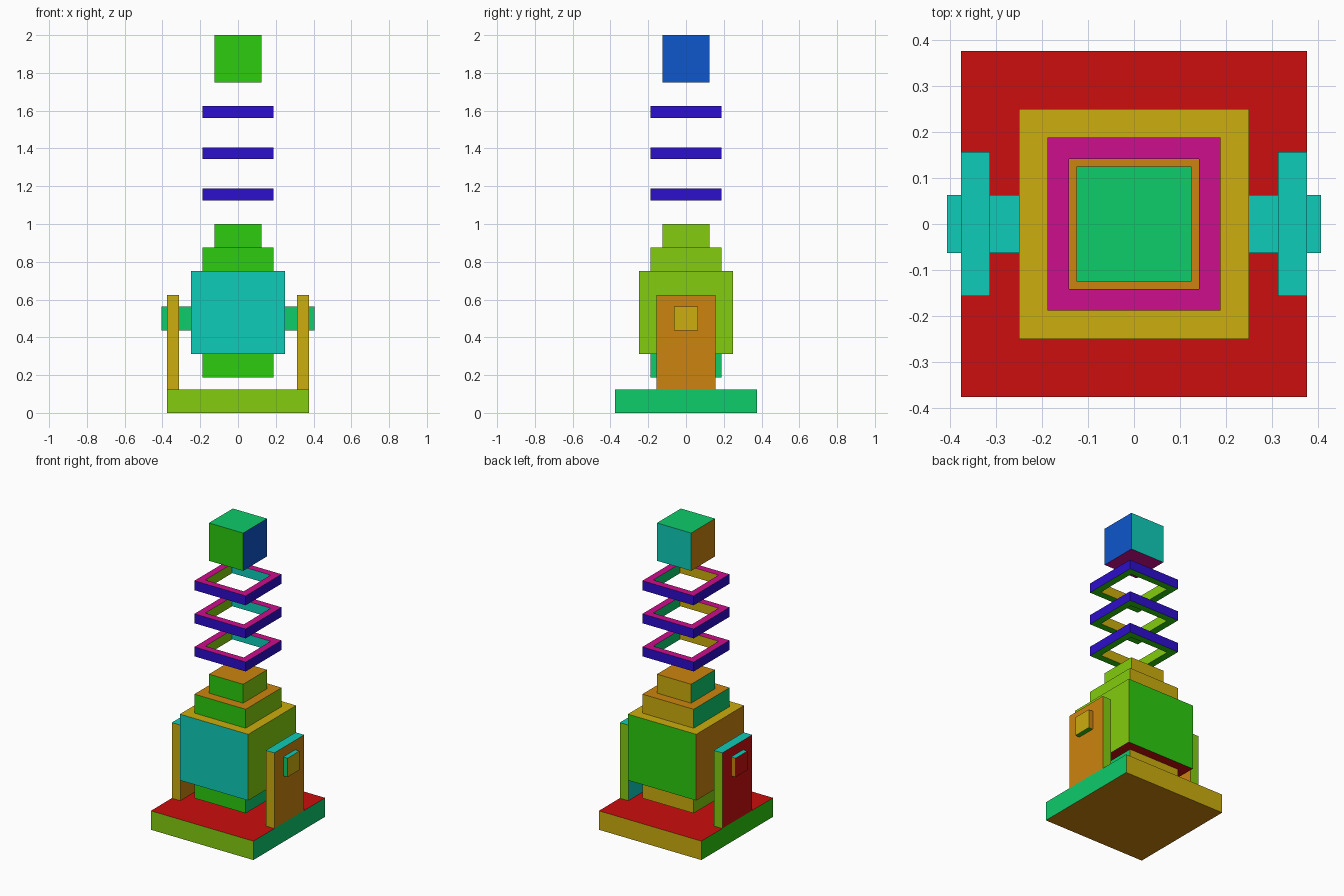
import bpy, bmesh

if "Cube" in bpy.data.objects:
    bpy.data.objects.remove(bpy.data.objects["Cube"])

# Flat palette, given in sRGB and converted to linear
PALETTE = {
    "red": (204, 14, 14), "orange": (204, 132, 14), "yellow": (204, 173, 14),
    "lime": (132, 204, 14), "green": (44, 204, 14), "emerald": (14, 204, 107),
    "teal": (14, 204, 184), "blue": (14, 87, 204), "indigo": (44, 14, 204),
    "magenta": (204, 14, 140),
}


def linear(v):
    v /= 255
    return v / 12.92 if v <= 0.04045 else ((v + 0.055) / 1.055) ** 2.4


MATS = {}
for name, rgb in PALETTE.items():
    MATS[name] = bpy.data.materials.new(name)
    MATS[name].diffuse_color = (*[linear(c) for c in rgb], 1)

SIDES = ("front", "back", "right", "left", "top", "bottom")


def side_of(n):
    """Name of the direction a face points in."""
    if abs(n.z) > 0.5:
        return "top" if n.z > 0 else "bottom"
    if abs(n.x) > 0.5:
        return "right" if n.x > 0 else "left"
    return "back" if n.y > 0 else "front"


def finish(name, bm, colours, inner=None):
    """Colour each face by its direction; inner faces use their own list."""
    bm.normal_update()
    mesh = bpy.data.meshes.new(name)
    used = list(dict.fromkeys(list(colours) + list(inner or ())))
    for c in used:
        mesh.materials.append(MATS[c])
    for f in bm.faces:
        c = f.calc_center_median()
        faces_in = inner and abs(f.normal.z) < 0.5 and c.x * f.normal.x + c.y * f.normal.y < 0
        table = dict(zip(SIDES, inner if faces_in else colours))
        f.material_index = used.index(table[side_of(f.normal)])
    bm.to_mesh(mesh)
    bm.free()
    bpy.context.collection.objects.link(bpy.data.objects.new(name, mesh))


def box(name, x0, x1, half_y, z0, z1, colours):
    bm = bmesh.new()
    bmesh.ops.create_cube(bm, size=1)
    for v in bm.verts:
        v.co = (x1 if v.co.x > 0 else x0, half_y if v.co.y > 0 else -half_y,
                z1 if v.co.z > 0 else z0)
    finish(name, bm, colours.split())


def ring(name, outer, hole, z0, z1, colours, inner):
    """Square frame with a square hole."""
    bm = bmesh.new()
    corners = [(-1, -1), (1, -1), (1, 1), (-1, 1)]
    loops = [[bm.verts.new((r * x, r * y, z)) for x, y in corners]
             for r, z in ((outer, z0), (outer, z1), (hole, z1), (hole, z0))]
    for a, b in zip(loops, loops[1:] + loops[:1]):
        for i in range(4):
            j = (i + 1) % 4
            bm.faces.new((a[i], a[j], b[j], b[i]))
    finish(name, bm, colours.split(), inner.split())


# Colours are listed as front, back, right, left, top, bottom
# Base and stacked body
box("base", -.375, .375, .375, 0, .125, "lime yellow emerald green red orange")
box("lower_block", -.1875, .1875, .1875, .1875, .3125, "green yellow emerald lime orange orange")
box("body", -.25, .25, .25, .3125, .75, "teal green lime orange yellow red")
box("step", -.1875, .1875, .1875, .75, .875, "green yellow lime emerald orange orange")
box("neck", -.125, .125, .125, .875, 1, "green yellow lime emerald orange orange")

# Side supports and the pins through them
for label, s, inside in (("left", -1, "red"), ("right", 1, "teal")):
    x0, x1 = sorted((s * .3125, s * .375))
    box(label + "_support", x0, x1, .15625, .125, .625,
        "yellow lime orange %s teal red" % inside)
    x0, x1 = sorted((s * .25, s * .40625))
    box(label + "_pin", x0, x1, .0625, .4375, .5625,
        "emerald orange yellow red teal green")

# Floating rings
for i in range(3):
    z = 1.125 + i * .21875
    ring("ring_%d" % (i + 1), .1875, .140625, z, z + .0625,
         "indigo indigo indigo indigo magenta green",
         "teal yellow lime emerald magenta green")

# Floating top cube
box("top_cube", -.125, .125, .125, 1.75, 2, "green teal blue orange emerald magenta")

for m in bpy.data.materials:
    if m.users and not m.is_grease_pencil:
        m.use_nodes = True
        m.node_tree.nodes["Principled BSDF"].inputs["Base Color"].default_value = m.diffuse_color
